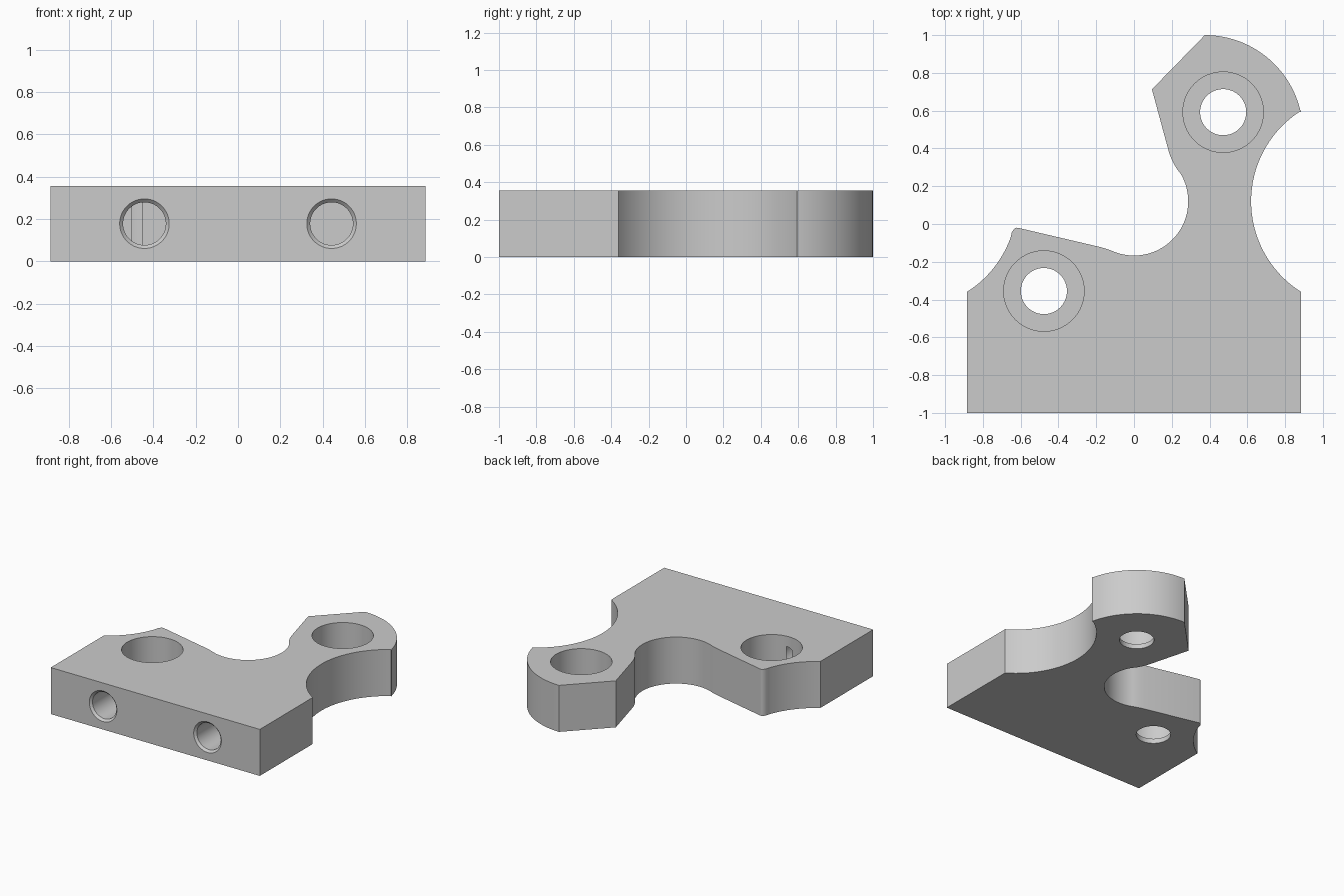
import bpy, bmesh, math
from mathutils import Matrix

cube = bpy.data.objects.get("Cube")
if cube:
    bpy.data.objects.remove(cube, do_unlink=True)

HEIGHT = 0.356

grey = bpy.data.materials.new("plain grey")
grey.use_nodes = True
colour = (0.6, 0.6, 0.6, 1)
grey.diffuse_color = colour
grey.node_tree.nodes["Principled BSDF"].inputs["Base Color"].default_value = colour


def arc(cx, cy, r, start, end, steps=32):
    """Points on a circle between two angles in degrees."""
    angles = [math.radians(start + (end - start) * i / steps) for i in range(steps + 1)]
    return [(cx + r * math.cos(a), cy + r * math.sin(a)) for a in angles]


def bend(a, b, c, steps=8):
    """Quadratic blend from a to c, pulled toward b."""
    ts = [i / steps for i in range(steps + 1)]
    return [tuple((1 - t) ** 2 * p + 2 * t * (1 - t) * q + t * t * s
                  for p, q, s in zip(a, b, c)) for t in ts]


def add_object(name, bm):
    bmesh.ops.recalc_face_normals(bm, faces=bm.faces)
    mesh = bpy.data.meshes.new(name)
    bm.to_mesh(mesh)
    bm.free()
    mesh.materials.append(grey)
    obj = bpy.data.objects.new(name, mesh)
    bpy.context.collection.objects.link(obj)
    return obj


def turned_cutter(name, profile, matrix, sides=96):
    """Solid of revolution from (radius, height) pairs."""
    bm = bmesh.new()
    rings = []
    for r, z in profile:
        angles = [math.tau * (i + 0.5) / sides for i in range(sides)]
        rings.append([bm.verts.new((r * math.cos(a), r * math.sin(a), z)) for a in angles])
    for low, high in zip(rings, rings[1:]):
        for i in range(sides):
            j = (i + 1) % sides
            bm.faces.new((low[i], low[j], high[j], high[i]))
    bm.faces.new(rings[0][::-1])
    bm.faces.new(rings[-1])
    bm.transform(matrix)
    obj = add_object(name, bm)
    obj.hide_render = True
    return obj


# Plate outline, anticlockwise from the front left corner
SCALLOP = 0.567
outline = [(-0.885, -1), (0.885, -1)]
outline += arc(1.187, 0.12, SCALLOP, 237.8, 122.2, 48)           # side scallop
outline += arc(0.375, 0.48, 0.52, 12.5, 90)                      # rounded lobe
outline += [(0.095, 0.713)]
outline += bend((0.184, 0.384), (0.202, 0.325), (0.235, 0.281))  # blend into throat
outline += arc(0, 0.12, 0.287, 34, -112, 48)[1:]                 # round throat
outline += bend((-0.108, -0.146), (-0.145, -0.13), (-0.2, -0.117))[1:]
outline += bend((-0.615, -0.02), (-0.632, -0.016), (-0.647, -0.045), 5)
outline += arc(-1.187, 0.12, SCALLOP, -17.5, -57.8, 24)[1:]      # small side scallop

bm = bmesh.new()
base = bm.faces.new([bm.verts.new((x, y, 0)) for x, y in outline])
top = bmesh.ops.extrude_face_region(bm, geom=[base])["geom"]
bmesh.ops.translate(bm, vec=(0, 0, HEIGHT),
                    verts=[v for v in top if isinstance(v, bmesh.types.BMVert)])
plate = add_object("bracket_plate", bm)

# Counterbored holes through the plate
LIP, PILOT, BORE = 0.037, 0.122, 0.213
cutters = []
for side, x, y in (("left", 0.472, 0.592), ("right", -0.477, -0.355)):
    profile = [(PILOT, -0.1), (PILOT, LIP), (BORE, LIP), (BORE, HEIGHT + 0.1)]
    cutters.append(turned_cutter(side + "_counterbore_cutter", profile,
                                 Matrix.Translation((x, y, 0))))

# Chamfered blind holes in the front edge
for side, x in (("left", 0.442), ("right", -0.442)):
    profile = [(0.134, -0.017), (0.101, 0.016), (0.101, 0.4335)]
    place = Matrix.Translation((x, -1, 0.178)) @ Matrix.Rotation(-math.pi / 2, 4, "X")
    cutters.append(turned_cutter(side + "_front_hole_cutter", profile, place))

bpy.ops.object.select_all(action="DESELECT")
plate.select_set(True)
bpy.context.view_layer.objects.active = plate
for cutter in cutters:
    cut = plate.modifiers.new(cutter.name, "BOOLEAN")
    cut.operation = "DIFFERENCE"
    cut.solver = "EXACT"
    cut.object = cutter
    bpy.ops.object.modifier_apply(modifier=cut.name)
    bpy.data.objects.remove(cutter, do_unlink=True)

bpy.ops.object.shade_smooth_by_angle(angle=math.radians(25))
